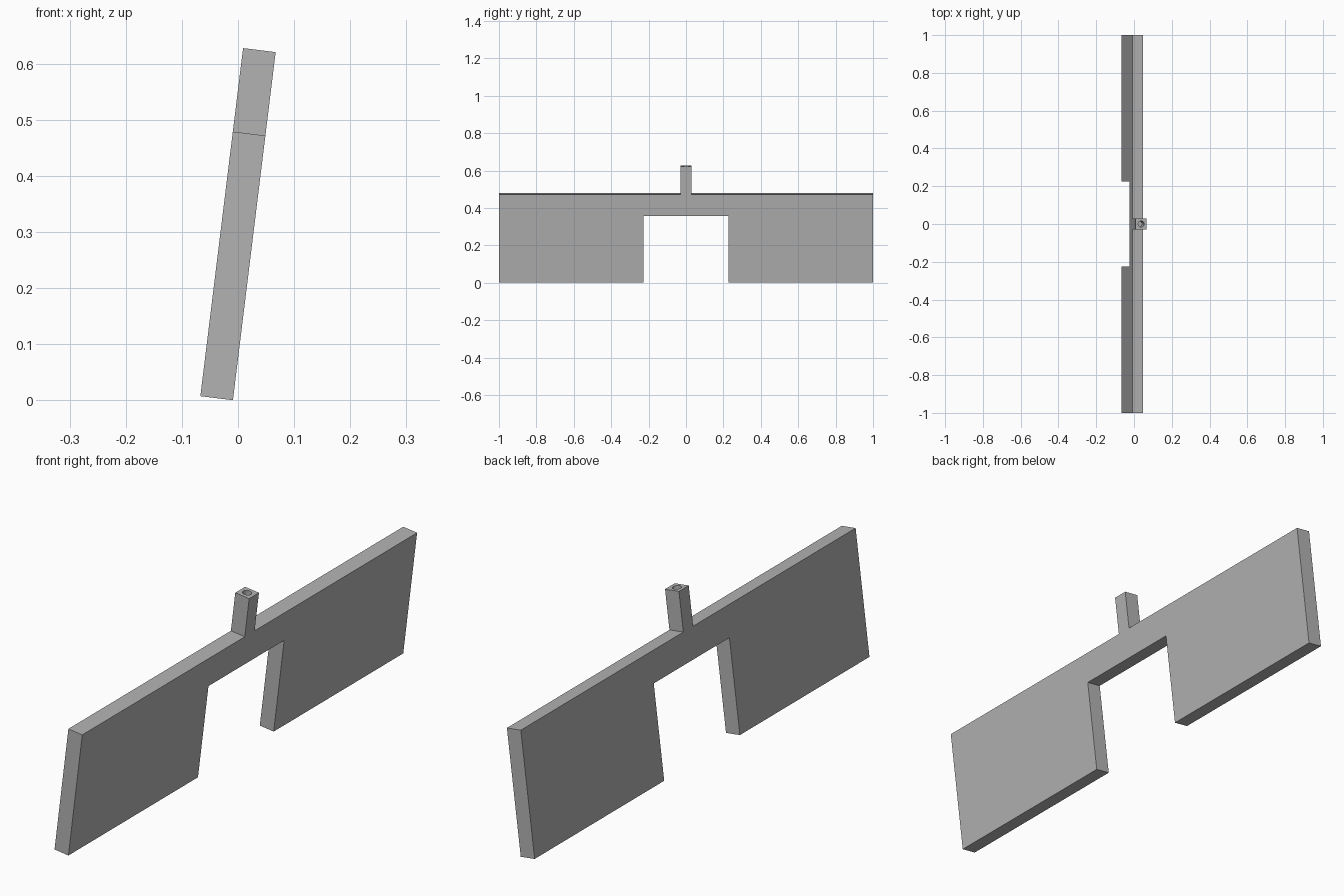
import bpy
import bmesh
from math import radians, sin
from mathutils import Matrix

cube = bpy.data.objects.get("Cube")
if cube:
    bpy.data.objects.remove(cube, do_unlink=True)

TILT = radians(7)
THICK = 0.0585
PLATE_H, PEG_H, NOTCH_H = 0.475, 0.625, 0.359
NOTCH_Y, PEG_Y = 0.226, THICK / 2
HOLE_R, HOLE_DEPTH = 0.016, 0.1

# Leaning placement: lower edge on the ground, centred in x
place = (Matrix.Translation((-PEG_H / 2 * sin(TILT), 0, THICK / 2 * sin(TILT)))
         @ Matrix.Rotation(TILT, 4, 'Y'))

grey = bpy.data.materials.new("plain grey")
grey.use_nodes = True
colour = (0.45, 0.45, 0.45, 1)
grey.diffuse_color = colour
grey.node_tree.nodes["Principled BSDF"].inputs["Base Color"].default_value = colour


def make_object(name, bm):
    bmesh.ops.recalc_face_normals(bm, faces=bm.faces)
    mesh = bpy.data.meshes.new(name)
    bm.to_mesh(mesh)
    bm.free()
    obj = bpy.data.objects.new(name, mesh)
    bpy.context.collection.objects.link(obj)
    mesh.materials.append(grey)
    obj.matrix_world = place
    return obj


# Plate with notch and peg: half outline mirrored, then extruded
half = [(PEG_Y, PEG_H), (PEG_Y, PLATE_H), (1, PLATE_H),
        (1, 0), (NOTCH_Y, 0), (NOTCH_Y, NOTCH_H)]
outline = half + [(-y, h) for y, h in reversed(half)]
bm = bmesh.new()
face = bm.faces.new([bm.verts.new((-THICK / 2, y, h)) for y, h in outline])
extruded = bmesh.ops.extrude_face_region(bm, geom=[face], use_keep_orig=True)
bmesh.ops.translate(bm, vec=(THICK, 0, 0),
                    verts=[v for v in extruded["geom"] if isinstance(v, bmesh.types.BMVert)])
plate = make_object("notched_plate_with_peg", bm)

# Round hole in the peg top
bm = bmesh.new()
bmesh.ops.create_cone(bm, cap_ends=True, segments=24, radius1=HOLE_R,
                      radius2=HOLE_R, depth=HOLE_DEPTH * 2,
                      matrix=Matrix.Translation((0, 0, PEG_H)))
cutter = make_object("hole_cutter", bm)
cutter.hide_render = True
cutter.hide_viewport = True
cutter.display_type = 'WIRE'

hole = plate.modifiers.new("peg hole", 'BOOLEAN')
hole.operation = 'DIFFERENCE'
hole.solver = 'EXACT'
hole.object = cutter
